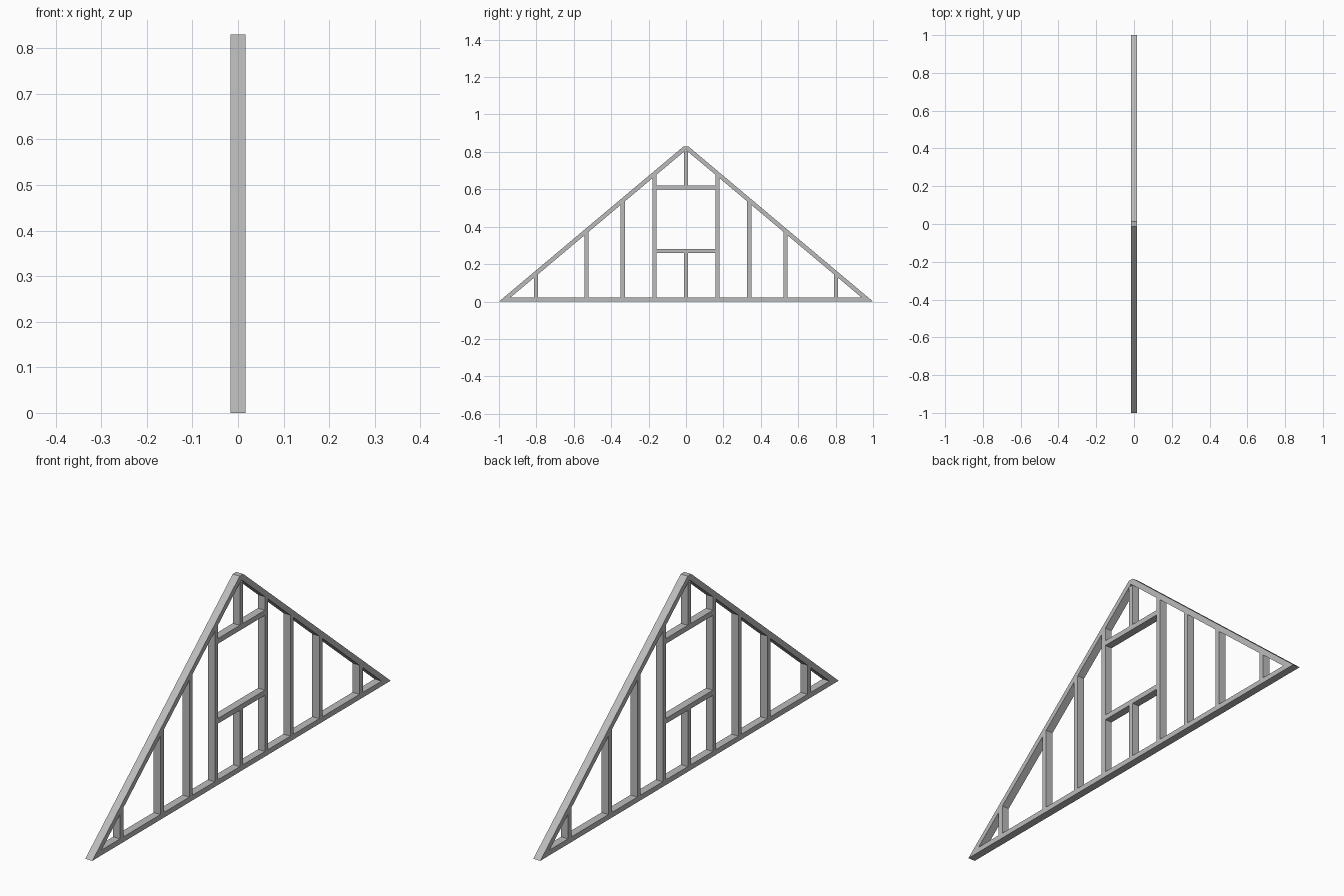
import bpy
import bmesh

cube = bpy.data.objects.get("Cube")
if cube:
    bpy.data.objects.remove(cube, do_unlink=True)

DEPTH = 0.033      # frame depth along x
BOARD = 0.022      # board thickness
HEIGHT = 0.83
FLAT = 0.012       # half width of the flat at the peak
SLOPE = HEIGHT / (1 - FLAT)
DROP = 0.03        # vertical thickness of a rafter

grey = bpy.data.materials.new("light grey")
grey.use_nodes = True
colour = (0.5, 0.5, 0.5, 1)
grey.diffuse_color = colour
grey.node_tree.nodes["Principled BSDF"].inputs["Base Color"].default_value = colour


def roof(y):
    """Height of the rafter's upper edge at y."""
    return (1 - abs(y)) * SLOPE


def board(name, profile):
    """Extrude a (y, z) outline through the depth of the frame."""
    bm = bmesh.new()
    face = bm.faces.new([bm.verts.new((-DEPTH / 2, y, z)) for y, z in profile])
    moved = bmesh.ops.extrude_face_region(bm, geom=[face])["geom"]
    verts = [v for v in moved if isinstance(v, bmesh.types.BMVert)]
    bmesh.ops.translate(bm, verts=verts, vec=(DEPTH, 0, 0))
    bmesh.ops.recalc_face_normals(bm, faces=bm.faces)
    mesh = bpy.data.meshes.new(name)
    bm.to_mesh(mesh)
    bm.free()
    mesh.materials.append(grey)
    obj = bpy.data.objects.new(name, mesh)
    bpy.context.collection.objects.link(obj)


def rail(name, half, z):
    board(name, [(-half, z), (half, z), (half, z + BOARD), (-half, z + BOARD)])


def stud(name, y, bottom, top=None):
    """Upright whose top is cut to the rafter unless a height is given."""
    a, b = y - BOARD / 2, y + BOARD / 2
    tops = [top or roof(p) - DROP for p in (b, a)]
    board(name, [(a, bottom), (b, bottom), (b, tops[0]), (a, tops[1])])


# Bottom plate, with its ends cut to the roof slope
inner = 1 - BOARD / SLOPE
board("bottom_plate", [(-1, 0), (1, 0), (inner, BOARD), (-inner, BOARD)])

# Rafters, meeting at the centre under a small flat peak
foot = 1 - (BOARD + DROP) / SLOPE
for side, label in ((-1, "front"), (1, "back")):
    board(label + "_rafter", [(side * y, z) for y, z in (
        (inner, BOARD), (FLAT, HEIGHT), (0, HEIGHT),
        (0, roof(0) - DROP), (foot, BOARD))])

    # Uprights
    for i, y in enumerate((0.168, 0.338, 0.532, 0.802)):
        stud(f"{label}_stud_{i + 1}", side * y, BOARD)

# Window opening
SILL, HEAD = 0.26, 0.599
opening = 0.168 - BOARD / 2
rail("window_sill", opening, SILL)
rail("window_header", opening, HEAD)
stud("lower_centre_stud", 0, BOARD, SILL)
stud("upper_centre_stud", 0, HEAD + BOARD)
